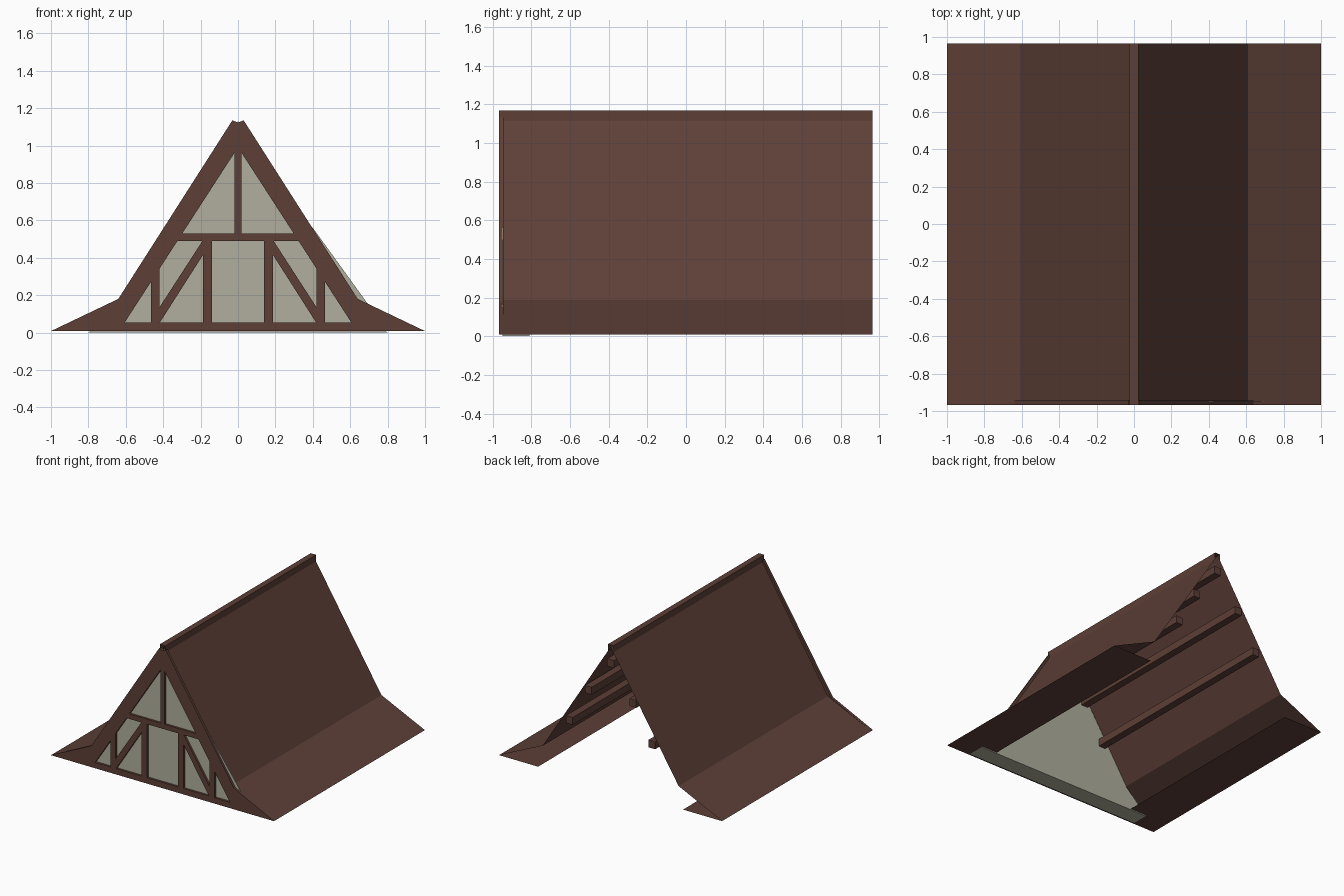
import bpy

cube = bpy.data.objects.get("Cube")
if cube:
    bpy.data.objects.remove(cube, do_unlink=True)


def material(name, rgb):
    m = bpy.data.materials.new(name)
    m.use_nodes = True
    col = (*rgb, 1.0)
    m.diffuse_color = col
    bsdf = next(n for n in m.node_tree.nodes if n.type == 'BSDF_PRINCIPLED')
    bsdf.inputs["Base Color"].default_value = col
    bsdf.inputs["Roughness"].default_value = 0.9
    return m


WOOD = material("dark brown wood", (0.109, 0.050, 0.038))
PLASTER = material("pale plaster", (0.44, 0.43, 0.34))


def add_mesh(name, verts, faces, mat):
    me = bpy.data.meshes.new(name)
    me.from_pydata(verts, [], faces)
    me.materials.append(mat)
    ob = bpy.data.objects.new(name, me)
    bpy.context.collection.objects.link(ob)
    return ob


def prism(name, profile, y0, y1, mat):
    """Solid made by pushing an x-z outline from y0 to y1."""
    area = sum(a[0] * b[1] - b[0] * a[1]
               for a, b in zip(profile, profile[1:] + profile[:1]))
    if area < 0:
        profile = profile[::-1]
    n = len(profile)
    verts = [(x, y, z) for y in (y0, y1) for x, z in profile]
    faces = [tuple(range(n)), tuple(range(2 * n - 1, n - 1, -1))]
    faces += [(i, i + n, (i + 1) % n + n, (i + 1) % n) for i in range(n)]
    return add_mesh(name, verts, faces, mat)


def sheet(name, path, y0, y1, mat):
    """Thin surface that follows an x-z path from y0 to y1."""
    n = len(path)
    verts = [(x, y, z) for y in (y0, y1) for x, z in path]
    faces = [(i, i + 1, i + 1 + n, i + n) for i in range(n - 1)]
    return add_mesh(name, verts, faces, mat)


def box(x0, x1, z0, z1):
    return [(x0, z0), (x1, z0), (x1, z1), (x0, z1)]


def flip(profile):
    return [(-x, z) for x, z in profile]


FRONT, FRAME_BACK, BACK = -0.967, -0.945, 0.966
BASE = 0.008

# Roof skin with flared eaves folding back into a soffit
left_roof = [(-0.65, BASE), (-1, BASE), (-0.61, 0.188), (0, 1.152)]
right_roof = flip(left_roof)[::-1]
sheet("roof_skin", left_roof + right_roof[1:], FRAME_BACK, BACK, WOOD)

# Ridge cap, open at both ends
sheet("ridge_cap", [(-0.024, 1.11), (-0.024, 1.168), (0.024, 1.168), (0.024, 1.11)],
      FRONT, BACK, WOOD)

# Gable wall
prism("gable_wall", [(-0.8, 0), (0.8, 0), (0.61, 0.175), (0, 1.13), (-0.61, 0.175)],
      FRAME_BACK - 0.004, -0.81, PLASTER)
prism("gable_wall_corner", [(0.36, 0.56), (0.4, 0.56), (0.7, 0.145), (0.6, 0.1)],
      FRAME_BACK - 0.004, FRAME_BACK - 0.001, PLASTER)

# Timber frame, one half mirrored to the other
half_frame = {
    "gable_rafter": [(-1, BASE), (-0.64, 0.18), (-0.03, 1.135), (0, 1.122),
                     (0, 0.99), (-0.605, 0.055), (-0.605, BASE)],
    "inner_post": box(-0.187, -0.14, 0.05, 0.5),
    "outer_post": [(-0.465, 0.05), (-0.42, 0.05), (-0.42, 0.36), (-0.465, 0.29)],
    "brace": [(-0.42, 0.05), (-0.187, 0.415), (-0.187, 0.495), (-0.42, 0.135)],
}
for name, profile in half_frame.items():
    prism("right_" + name, profile, FRONT, FRAME_BACK, WOOD)
    prism("left_" + name, flip(profile), FRONT, FRAME_BACK, WOOD)
prism("sill_beam", box(-0.61, 0.61, BASE, 0.055), FRONT, FRAME_BACK, WOOD)
prism("collar_beam", box(-0.33, 0.33, 0.49, 0.53), FRONT, FRAME_BACK, WOOD)
prism("king_post", box(-0.02, 0.02, 0.53, 0.99), FRONT, FRAME_BACK, WOOD)

# Beams running under the roof
for name, x, z in (("lower", 0.37, 0.46), ("upper", 0.2, 0.75)):
    for side, s in (("left", 1), ("right", -1)):
        prism(f"{side}_{name}_purlin", box(s * x - 0.03, s * x + 0.03, z - 0.03, z + 0.03),
              -0.83, BACK, WOOD)
prism("ridge_beam", box(-0.03, 0.03, 0.99, 1.05), -0.83, BACK, WOOD)
